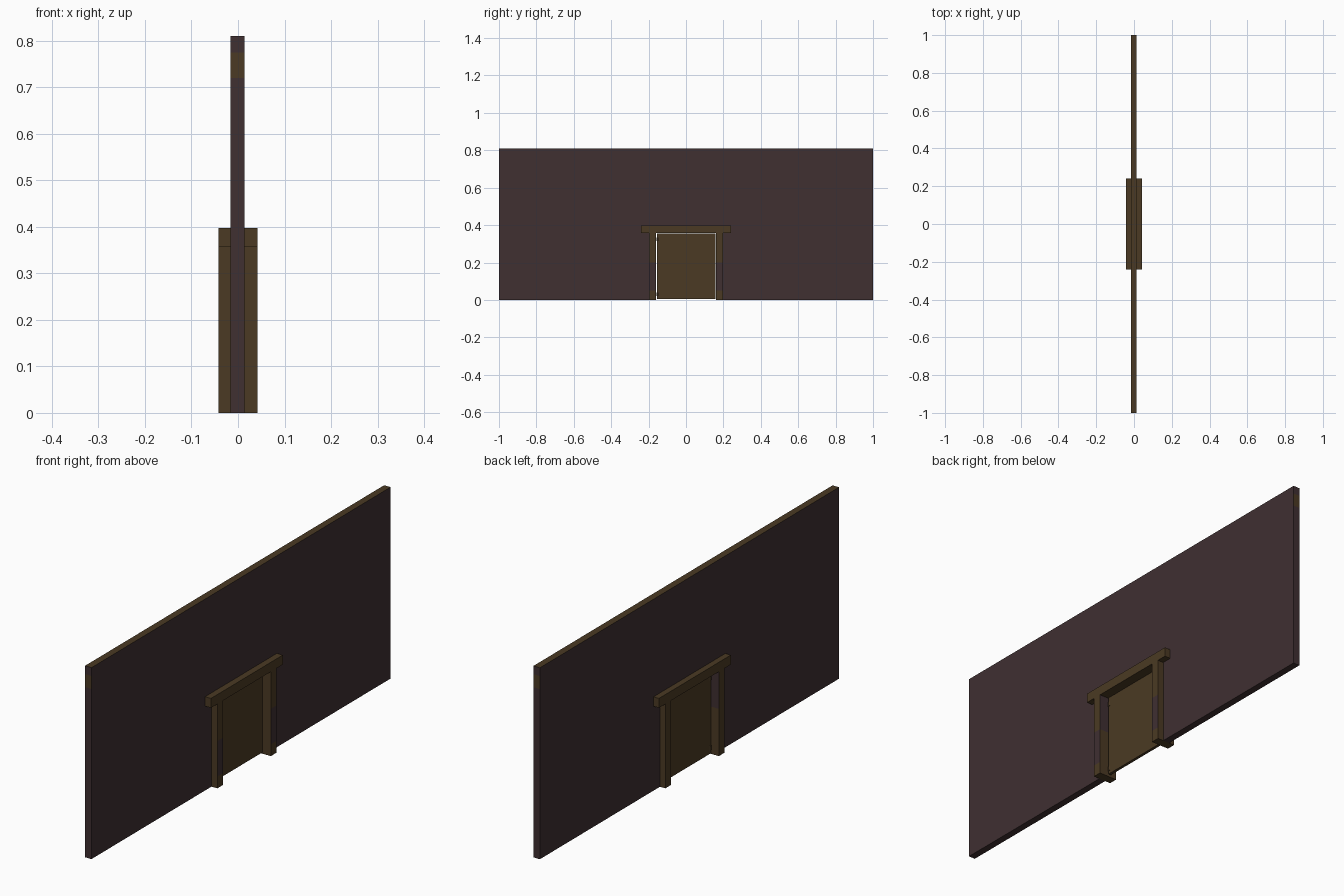
import bpy, bmesh, math
from mathutils import Matrix

if "Cube" in bpy.data.objects:
    bpy.data.objects.remove(bpy.data.objects["Cube"])


def mat(name, col):
    m = bpy.data.materials.new(name)
    m.diffuse_color = (*col, 1)
    m.use_nodes = True
    m.node_tree.nodes["Principled BSDF"].inputs["Base Color"].default_value = m.diffuse_color
    return m


plaster = mat("dark plum plaster", (0.050, 0.029, 0.031))
wood = mat("dark brown wood", (0.070, 0.042, 0.017))


def finish(name, bm, mats):
    bmesh.ops.recalc_face_normals(bm, faces=bm.faces)
    me = bpy.data.meshes.new(name)
    bm.to_mesh(me)
    bm.free()
    for m in mats:
        me.materials.append(m)
    ob = bpy.data.objects.new(name, me)
    bpy.context.collection.objects.link(ob)
    return ob


def box_bm(lo, hi):
    bm = bmesh.new()
    size = [b - a for a, b in zip(lo, hi)]
    mid = [(a + b) / 2 for a, b in zip(lo, hi)]
    bmesh.ops.create_cube(bm, size=1, matrix=Matrix.Translation(mid) @ Matrix.Diagonal((*size, 1)))
    return bm


def slice_z(bm, heights):
    for z in heights:
        bmesh.ops.bisect_plane(bm, geom=bm.verts[:] + bm.edges[:] + bm.faces[:],
                               plane_co=(0, 0, z), plane_no=(0, 0, 1))


# Wall: outline with a door opening, extruded through its thickness
X0, X1, TOP = -0.016, 0.014, 0.81
outline = [(-1, 0), (-0.175, 0), (-0.175, 0.375), (0.175, 0.375),
           (0.175, 0), (1, 0), (1, TOP), (-1, TOP)]
bm = bmesh.new()
face = bm.faces.new([bm.verts.new((X0, y, z)) for y, z in outline])
ext = bmesh.ops.extrude_face_region(bm, geom=[face])
bmesh.ops.translate(bm, vec=(X1 - X0, 0, 0),
                    verts=[g for g in ext["geom"] if isinstance(g, bmesh.types.BMVert)])
bm.normal_update()
# Brown top edge, and a brown band near the top of each end
for s in (-1, 1):
    for z in (0.72, 0.775):
        ends = [f for f in bm.faces if all(abs(v.co.y - s) < 1e-4 for v in f.verts)]
        edges = {e for f in ends for e in f.edges}
        bmesh.ops.bisect_plane(bm, geom=list({v for f in ends for v in f.verts}) + list(edges) + ends,
                               plane_co=(0, 0, z), plane_no=(0, 0, 1))
for f in bm.faces:
    c = f.calc_center_median()
    band = abs(c.y) > 0.999 and 0.72 < c.z < 0.775
    f.material_index = int(band or all(v.co.z > TOP - 1e-4 for v in f.verts))
finish("wall", bm, [plaster, wood])

# Door posts, standing through the wall, with worn plum patches
for name, y0, y1 in (("post_hinge_side", -0.197, -0.16), ("post_latch_side", 0.16, 0.197)):
    bm = box_bm((-0.0415, y0, 0), (0.0415, y1, 0.357))
    slice_z(bm, (0.05, 0.2))
    bm.normal_update()
    for f in bm.faces:
        z = f.calc_center_median().z
        patch = f.normal.x > 0.9 and 0.05 < z < 0.2
        inner = y0 < 0 and f.normal.y > 0.9 and z > 0.2
        f.material_index = int(patch or inner)
    finish(name, bm, [wood, plaster])

# Lintel over the posts
finish("lintel", box_bm((-0.0415, -0.24, 0.357), (0.0415, 0.24, 0.397)), [wood])

# Door panel with a thin gap at the hinge side and floor
finish("door", box_bm((-0.009, -0.154, 0.006), (0.003, 0.159, 0.354)), [wood])

# Hinge knuckles
for name, z in (("lower_hinge", 0.03), ("upper_hinge", 0.325)):
    bm = bmesh.new()
    bmesh.ops.create_cone(bm, cap_ends=True, segments=8, radius1=0.009, radius2=0.009, depth=0.02,
                          matrix=Matrix.Translation((-0.003, -0.150, z)))
    finish(name, bm, [wood])
